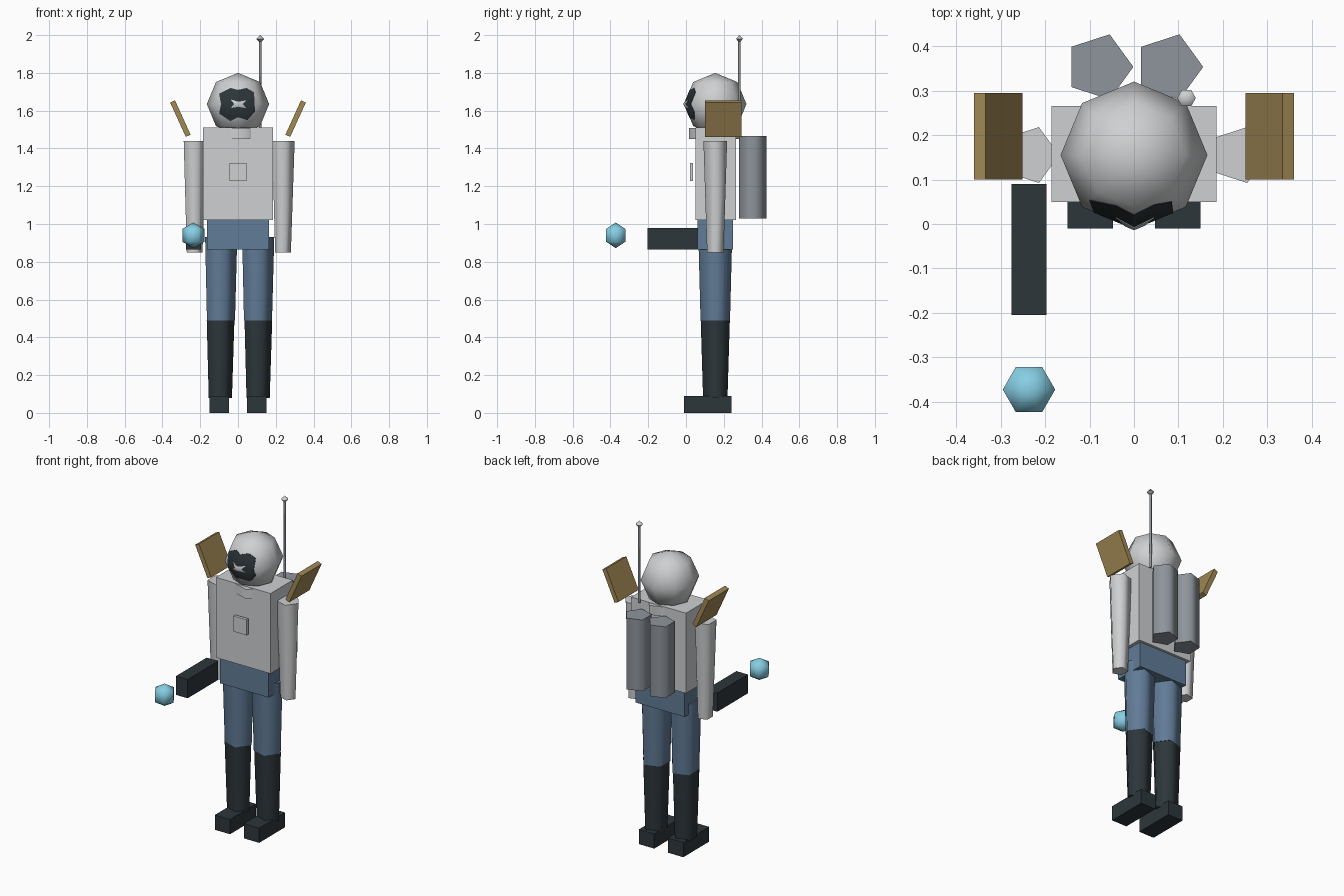
import bpy, bmesh, math
from mathutils import Vector, Matrix

if "Cube" in bpy.data.objects:
    bpy.data.objects.remove(bpy.data.objects["Cube"], do_unlink=True)


def material(name, r, g, b):
    m = bpy.data.materials.new(name)
    m.use_nodes = True
    m.diffuse_color = (r, g, b, 1)
    m.node_tree.nodes["Principled BSDF"].inputs["Base Color"].default_value = (r, g, b, 1)
    return m


WHITE = material("suit white", 0.62, 0.63, 0.64)
BLUE = material("trouser blue", 0.12, 0.20, 0.31)
DARK = material("charcoal", 0.026, 0.037, 0.044)
GOLD = material("panel gold", 0.36, 0.25, 0.09)
STEEL = material("tank grey", 0.27, 0.30, 0.33)
AQUA = material("orb aqua", 0.24, 0.62, 0.78)
DEPTH = 0.155  # body axis, measured along y


def finish(name, bm, mat, smooth=False):
    bmesh.ops.recalc_face_normals(bm, faces=bm.faces)
    me = bpy.data.meshes.new(name)
    bm.to_mesh(me)
    bm.free()
    me.materials.append(mat)
    ob = bpy.data.objects.new(name, me)
    bpy.context.collection.objects.link(ob)
    bpy.ops.object.select_all(action="DESELECT")
    ob.select_set(True)
    bpy.context.view_layer.objects.active = ob
    if smooth:
        bpy.ops.object.shade_smooth_by_angle(angle=math.radians(80))
    return ob


def box(name, mat, xs, ys, zs):
    """Box from its ranges along the three axes."""
    bm = bmesh.new()
    bmesh.ops.create_cube(bm, size=1)
    for v in bm.verts:
        v.co = [(a + b) / 2 + c * (b - a) for (a, b), c in zip((xs, ys, zs), v.co)]
    return finish(name, bm, mat)


def lathe(name, mat, x, y, sides, profile):
    """Turn (radius, z) points about a vertical axis; zero radius makes a pole."""
    bm = bmesh.new()
    rings = []
    for r, z in profile:
        count = sides if r > 0 else 1
        rings.append([bm.verts.new((x + r * math.cos(math.tau * i / sides),
                                    y + r * math.sin(math.tau * i / sides), z))
                      for i in range(count)])
    for low, high in zip(rings, rings[1:]):
        for i in range(sides):
            j = (i + 1) % sides
            quad = [low[i % len(low)], low[j % len(low)],
                    high[j % len(high)], high[i % len(high)]]
            bm.faces.new(list(dict.fromkeys(quad)))
    for ring in (rings[0], rings[-1]):
        if len(ring) > 1:
            bm.faces.new(ring)
    return finish(name, bm, mat, True)


def ball(name, mat, x, y, z, r, sides, stacks):
    arc = [math.pi * i / stacks for i in range(stacks + 1)]
    profile = [(r * math.sin(a) if 0 < i < stacks else 0, z - r * math.cos(a))
               for i, a in enumerate(arc)]
    return lathe(name, mat, x, y, sides, profile)


# Helmet, with thin painted patches that follow its facets
HEAD_Z, HEAD_R = 1.635, 0.165
ball("helmet", WHITE, 0, DEPTH, HEAD_Z, HEAD_R, 8, 4)


def helmet_patch(name, mat, lift, outline):
    patch = ball(name, mat, 0, DEPTH, HEAD_Z, HEAD_R + lift, 8, 4)
    bm = bmesh.new()
    face = bm.faces.new([bm.verts.new((x, -0.1, HEAD_Z + z)) for x, z in outline])
    ext = bmesh.ops.extrude_face_region(bm, geom=[face])
    bmesh.ops.translate(bm, vec=(0, 0.2, 0),
                        verts=[g for g in ext["geom"] if isinstance(g, bmesh.types.BMVert)])
    cutter = finish(name + "_cutter", bm, mat)
    cutter.hide_render = True
    mod = patch.modifiers.new("outline", "BOOLEAN")
    mod.operation, mod.solver, mod.object = "INTERSECT", "EXACT", cutter
    bpy.context.view_layer.objects.active = patch
    bpy.ops.object.modifier_apply(modifier=mod.name)
    bpy.data.objects.remove(cutter, do_unlink=True)


helmet_patch("visor", DARK, 0.002, [
    (-.10, .055), (-.04, .085), (0, .075), (.045, .085), (.085, .062), (.09, -.04),
    (.05, -.085), (0, -.07), (-.04, -.09), (-.10, -.05), (-.09, 0)])
helmet_patch("visor_glint", WHITE, 0.004, [
    (-.04, .025), (0, .012), (.045, .02), (.025, 0),
    (.045, -.022), (0, -.015), (-.04, -.022), (-.02, 0)])

# Torso
box("torso", WHITE, (-.185, .185), (.05, .265), (1.02, 1.51))
box("chest_panel", WHITE, (-.045, .045), (.02, .038), (1.228, 1.323))
lathe("collar", WHITE, 0, DEPTH, 5, [(.145, 1.45), (.145, 1.508)])
box("hips", BLUE, (-.165, .165), (.06, .25), (.865, 1.02))

# Limbs, air tanks and shoulder panels on both sides
for side, s in (("right", -1), ("left", 1)):
    lathe(side + "_arm", WHITE, s * .234, DEPTH, 5, [(.046, .85), (.066, 1.44)])
    lathe(side + "_leg", BLUE, s * .098, DEPTH, 5, [(.082, .49), (.094, .93)])
    lathe(side + "_boot", DARK, s * .1, DEPTH, 5, [(.068, .08), (.081, .49)])
    box(side + "_foot", DARK, sorted((s * .047, s * .15)), (-.01, .24), (0, .09))
    lathe(side + "_tank", STEEL, s * .0785, .353, 5, [(.077, 1.03), (.077, 1.465)])
    panel = box(side + "_shoulder_panel", GOLD, (-.014, .014), (-.0975, .0975), (-.1, .1))
    panel.data.transform(Matrix.Translation(Vector((s * .305, .197, 1.558)))
                         @ Matrix.Rotation(s * math.radians(24.5), 4, "Y"))

# Hand-held tool and floating orb
box("tool", DARK, (-.275, -.197), (-.205, .09), (.865, .98))
ball("orb", AQUA, -.236, -.372, .94, .068, 6, 3)

# Antenna
lathe("antenna_rod", STEEL, .118, .283, 5, [(.007, 1.5), (.007, 1.97)])
ball("antenna_tip", WHITE, .118, .283, 1.98, .021, 6, 2)
